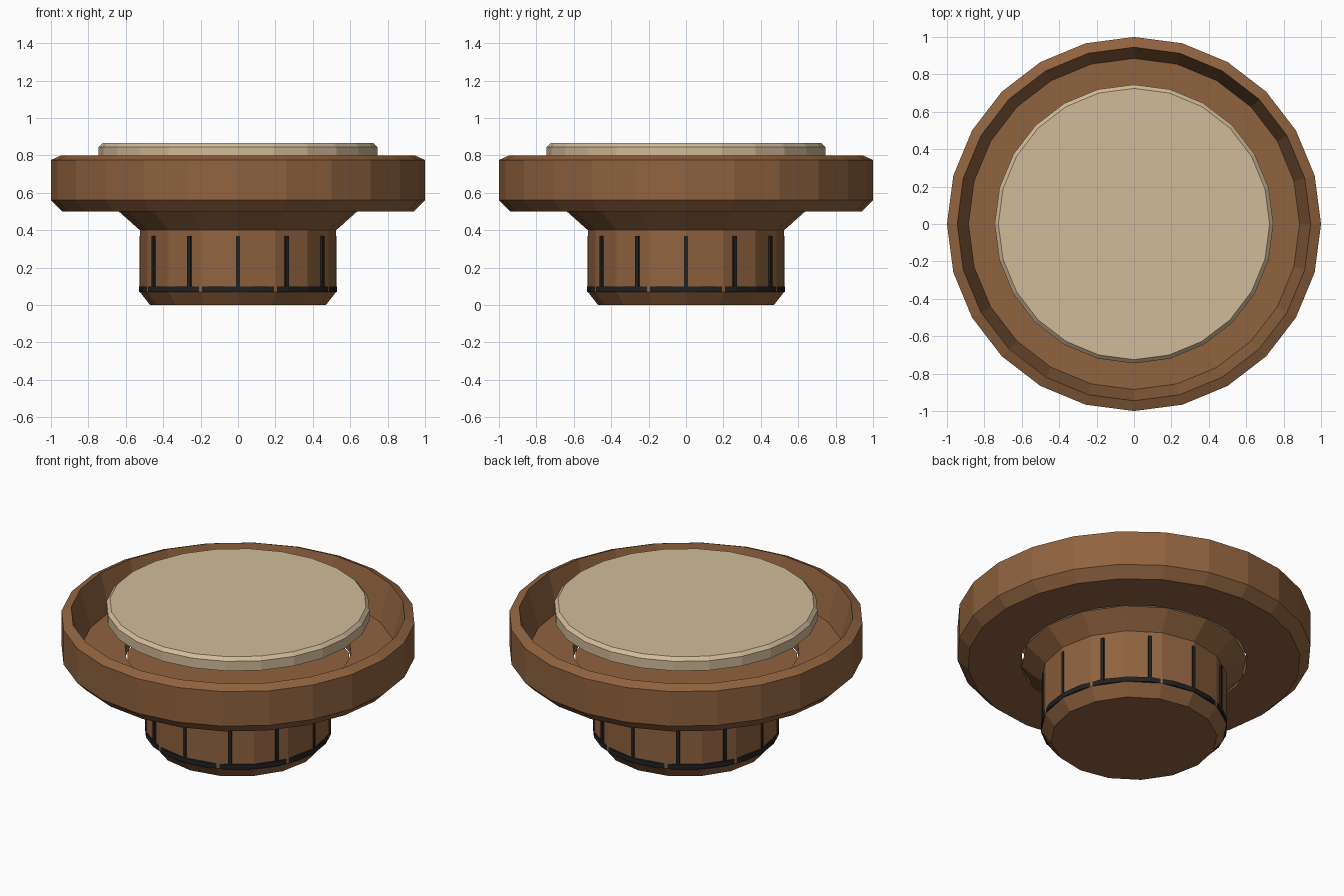
import bpy, bmesh
from math import sin, cos, pi
from mathutils import Matrix

if "Cube" in bpy.data.objects:
    bpy.data.objects.remove(bpy.data.objects["Cube"])


def material(name, rgb):
    m = bpy.data.materials.new(name)
    m.diffuse_color = (*rgb, 1)
    m.use_nodes = True
    m.node_tree.nodes["Principled BSDF"].inputs["Base Color"].default_value = m.diffuse_color
    return m


wood = material("brown_wood", (0.28, 0.125, 0.05))
cream = material("cream_pad", (0.64, 0.50, 0.32))
dark = material("dark_trim", (0.015, 0.015, 0.016))


def finish(bm, name, mat):
    bmesh.ops.recalc_face_normals(bm, faces=bm.faces)
    me = bpy.data.meshes.new(name)
    bm.to_mesh(me)
    bm.free()
    me.materials.append(mat)
    ob = bpy.data.objects.new(name, me)
    bpy.context.collection.objects.link(ob)
    return ob


def lathe(name, profile, sides, mat, ring=False):
    """Revolve (radius, z) points; a ring closes on itself, otherwise ends are capped."""
    bm = bmesh.new()
    loops = [[bm.verts.new((r * cos(2 * pi * i / sides), r * sin(2 * pi * i / sides), z))
              for i in range(sides)] for r, z in profile]
    n = len(loops)
    for k in range(n if ring else n - 1):
        a, b = loops[k], loops[(k + 1) % n]
        for i in range(sides):
            j = (i + 1) % sides
            bm.faces.new((a[i], a[j], b[j], b[i]))
    if not ring:
        bm.faces.new(loops[0])
        bm.faces.new(loops[-1])
    return finish(bm, name, mat)


# Base drum flaring out to meet the tray
lathe("base", [(0.47, 0), (0.525, 0.07), (0.525, 0.40), (0.637, 0.50)], 16, wood)

# Dished tray with an open centre
lathe("tray", [(0.64, 0.50), (0.94, 0.50), (1.0, 0.56), (1.0, 0.775), (0.945, 0.80),
               (0.885, 0.57), (0.64, 0.57)], 24, wood, ring=True)

# Pad on top
lathe("top_pad", [(0.745, 0.785), (0.745, 0.845), (0.725, 0.865)], 24, cream)

# Dark band around the base
lathe("base_band", [(0.505, 0.07), (0.528, 0.07), (0.528, 0.10), (0.505, 0.10)],
      24, dark, ring=True)

# Twelve upright strips around the base
bm = bmesh.new()
for i in range(12):
    mat = (Matrix.Rotation(i * pi / 6, 4, 'Z') @ Matrix.Translation((0.52, 0, 0.23))
           @ Matrix.Diagonal((0.014, 0.02, 0.28, 1)))
    bmesh.ops.create_cube(bm, size=1, matrix=mat)
finish(bm, "base_strips", dark)
